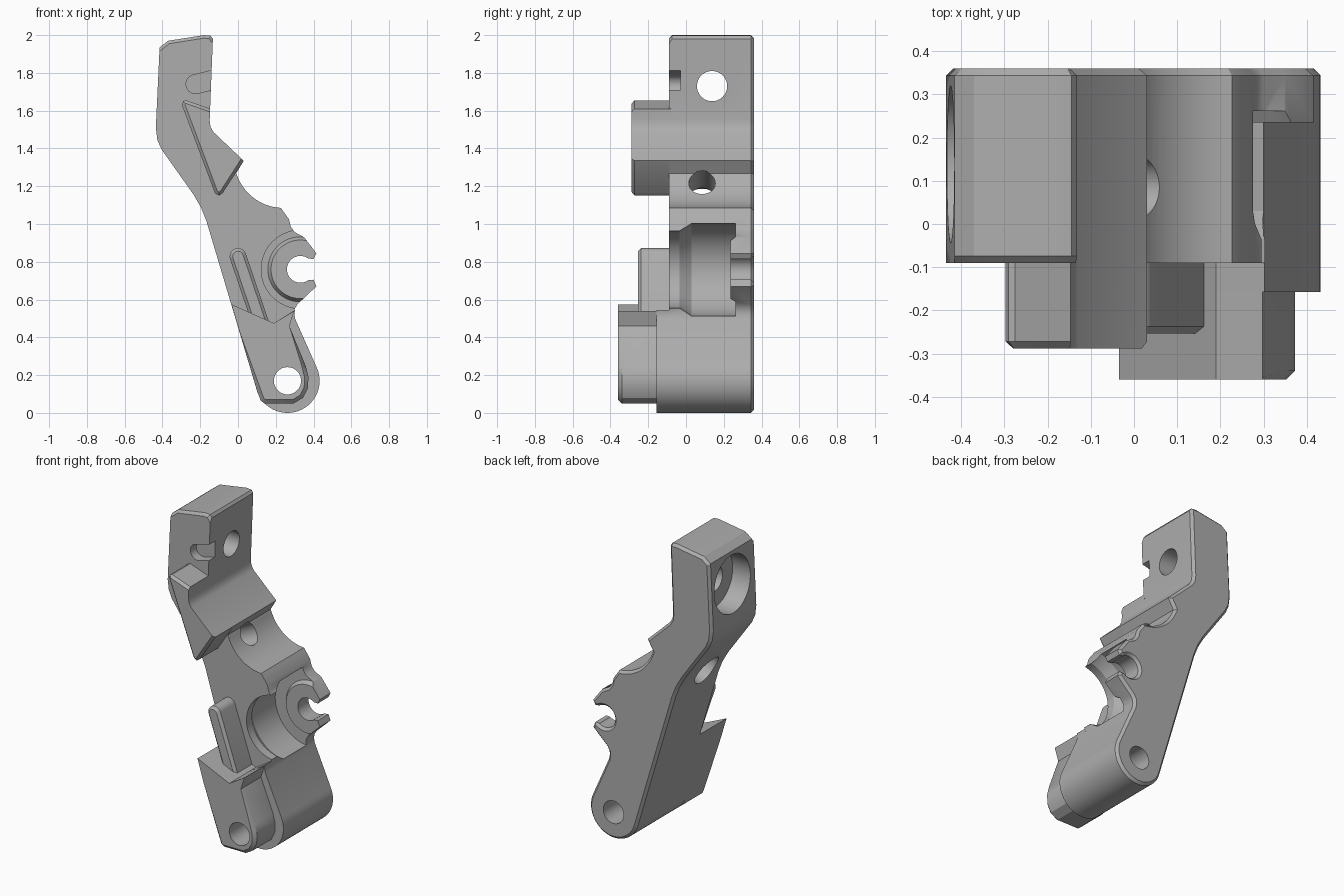
import bpy, bmesh
from math import sin, cos, radians, atan2, degrees, pi
from mathutils import Vector

cube = bpy.data.objects.get("Cube")
if cube:
    bpy.data.objects.remove(cube)

grey = bpy.data.materials.new("plain_grey")
grey.use_nodes = True
COLOUR = (0.42, 0.42, 0.42, 1)
grey.diffuse_color = COLOUR
grey.node_tree.nodes["Principled BSDF"].inputs["Base Color"].default_value = COLOUR


def arc(centre, r, start, end, n=16):
    steps = [radians(start + (end - start) * i / n) for i in range(n + 1)]
    return [(centre[0] + r * cos(a), centre[1] + r * sin(a)) for a in steps]


def stadium(p, q, r):
    a = degrees(atan2(q[1] - p[1], q[0] - p[0]))
    return arc(q, r, a - 90, a + 90) + arc(p, r, a + 90, a + 270)


def finish(name, bm):
    bmesh.ops.recalc_face_normals(bm, faces=bm.faces)
    mesh = bpy.data.meshes.new(name)
    bm.to_mesh(mesh)
    bm.free()
    mesh.materials.append(grey)
    obj = bpy.data.objects.new(name, mesh)
    bpy.context.collection.objects.link(obj)
    return obj


def prism(name, outline, front, back, chamfer=0, rule=None):
    """Extrude an x-z outline along y and chamfer the cap edges chosen by rule."""
    bm = bmesh.new()
    face = bm.faces.new([bm.verts.new((x, front, z)) for x, z in outline])
    new = bmesh.ops.extrude_face_region(bm, geom=[face])["geom"]
    for v in new:
        if isinstance(v, bmesh.types.BMVert):
            v.co.y = back
    bmesh.ops.recalc_face_normals(bm, faces=bm.faces)
    if rule:
        picked = []
        for e in bm.edges:
            a, b = (v.co for v in e.verts)
            if abs(a.y - b.y) < 1e-5 and rule((a + b) / 2):
                picked.append(e)
        bmesh.ops.bevel(bm, geom=picked, offset=chamfer, offset_type='OFFSET',
                        segments=1, affect='EDGES', clamp_overlap=False)
    return finish(name, bm)


def lathe(name, profile, origin, axis, n=48):
    """Revolve (radius, distance) points about an axis, as a closed solid."""
    bm = bmesh.new()
    turn = Vector((0, 0, 1)).rotation_difference(Vector(axis))
    rings = []
    for r, d in profile:
        rings.append([bm.verts.new(Vector(origin) + turn @ Vector(
            (r * cos(2 * pi * i / n), r * sin(2 * pi * i / n), d))) for i in range(n)])
    for low, high in zip(rings, rings[1:]):
        for i in range(n):
            j = (i + 1) % n
            bm.faces.new((low[i], low[j], high[j], high[i]))
    bm.faces.new(rings[0])
    bm.faces.new(rings[-1])
    return finish(name, bm)


def cut(obj, cutter):
    cutter.hide_render = True
    mod = obj.modifiers.new("cut", 'BOOLEAN')
    mod.operation, mod.solver, mod.object = 'DIFFERENCE', 'EXACT', cutter
    bpy.context.view_layer.objects.active = obj
    bpy.ops.object.modifier_apply(modifier=mod.name)
    bpy.data.objects.remove(cutter)


# Shared outline pieces
PIVOT, HUB = (0.262, 0.17), (0.33, 0.76)
head = [(-0.167, 1.015), (-0.195, 1.085), (-0.235, 1.155), (-0.405, 1.395),
        (-0.427, 1.445), (-0.435, 1.51), (-0.415, 1.935), (-0.37, 1.97),
        (-0.18, 2.0), (-0.145, 1.997), (-0.133, 1.98)]
neck = [(-0.15, 1.55), (-0.146, 1.515), (-0.13, 1.487), (0.03, 1.335), (-0.01, 1.268)]
shoulder = [(0.27, 1.025), (0.28, 0.985), (0.3, 0.957), (0.35, 0.93),
            (0.415, 0.845), (0.4, 0.815), (0.372, 0.817)]
jaw = [(0.372, 0.703), (0.4, 0.705), (0.415, 0.67), (0.315, 0.575)]
waist = [(0.3, 0.55), (0.298, 0.525), (0.303, 0.497)]
foot = arc(PIVOT, 0.17, 24, -163, 28)

# Main plate with open hook
body = prism("main_body",
             head + neck + arc((0.24, 1.345), 0.26, 200, 267) + shoulder
             + arc(HUB, 0.071, 54, 306, 24) + jaw + waist + foot,
             -0.09, 0.36, 0.016,
             lambda m: m.y > 0.3 or (m.z > 1.94 and m.y < 0))

# Undercut round pocket with a raised disc on its floor
cut(body, lathe("pocket_cutter",
                [(0.207, -0.3), (0.207, -0.035), (0.25, 0.03), (0.25, 0.262),
                 (0.172, 0.262), (0.155, 0.235)], (HUB[0], 0, HUB[1]), (0, 1, 0), 64))
# Cross hole and counterbore through the head
cut(body, lathe("head_hole_cutter",
                [(0.182, -0.6), (0.182, -0.3), (0.08, -0.3), (0.08, 0.1)],
                (0, 0.138, 1.73), (1, 0, 0)))
# Slanted hole through the neck
cut(body, lathe("neck_hole_cutter",
                [(0.07, -0.2), (0.07, 0.2), (0.1, 0.2), (0.1, 0.5)],
                (0.025, 0.085, 1.22), (-0.89, 0, -0.46)))
# Shallow side notch in the head
cut(body, prism("notch_cutter", stadium((-0.225, 1.74), (0.1, 1.82), 0.05), -0.2, -0.03))

# Foot block and its raised boss
foot_block = prism("foot_block",
                   [(-0.035, 0.575), (0.19, 0.475), (0.302, 0.545)] + waist[1:] + foot,
                   -0.157, -0.08)
foot_boss = prism("foot_boss",
                  [(-0.035, 0.575), (0.19, 0.475), (0.298, 0.54), (0.272, 0.46),
                   (0.358, 0.25), (0.373, 0.19), (0.37, 0.13), (0.345, 0.08), (0.295, 0.05),
                   (0.14, 0.05), (0.12, 0.065), (0.1, 0.12)],
                  -0.36, -0.14, 0.02,
                  lambda m: m.y < -0.3 and m.z < 0.45 and m.x > 0.1)
for part in (body, foot_block, foot_boss):
    cut(part, lathe("pivot_cutter", [(0.072, -1), (0.072, 1)],
                    (PIVOT[0], 0, PIVOT[1]), (0, 1, 0)))

# Rounded rib and wedge-shaped tooth on the front
rib = prism("front_rib", stadium((0.0, 0.828), (0.125, 0.46), 0.044),
            -0.253, -0.08, 0.016, lambda m: m.y < -0.2)
tooth = prism("front_tooth",
              [(-0.297, 1.63), (-0.29, 1.65), (-0.275, 1.655), (-0.147, 1.61)] + neck[:4]
              + [(-0.08, 1.165), (-0.1, 1.15), (-0.122, 1.163)],
              -0.288, -0.08, 0.016,
              lambda m: m.y < -0.2 and not (-0.15 < m.x < -0.04 and m.z > 1.35))

# Smooth curved walls, keep edges sharp
bpy.ops.object.select_all(action='DESELECT')
for obj in (body, foot_block, foot_boss, rib, tooth):
    obj.select_set(True)
    bpy.context.view_layer.objects.active = obj
bpy.ops.object.shade_smooth_by_angle(angle=radians(28))
